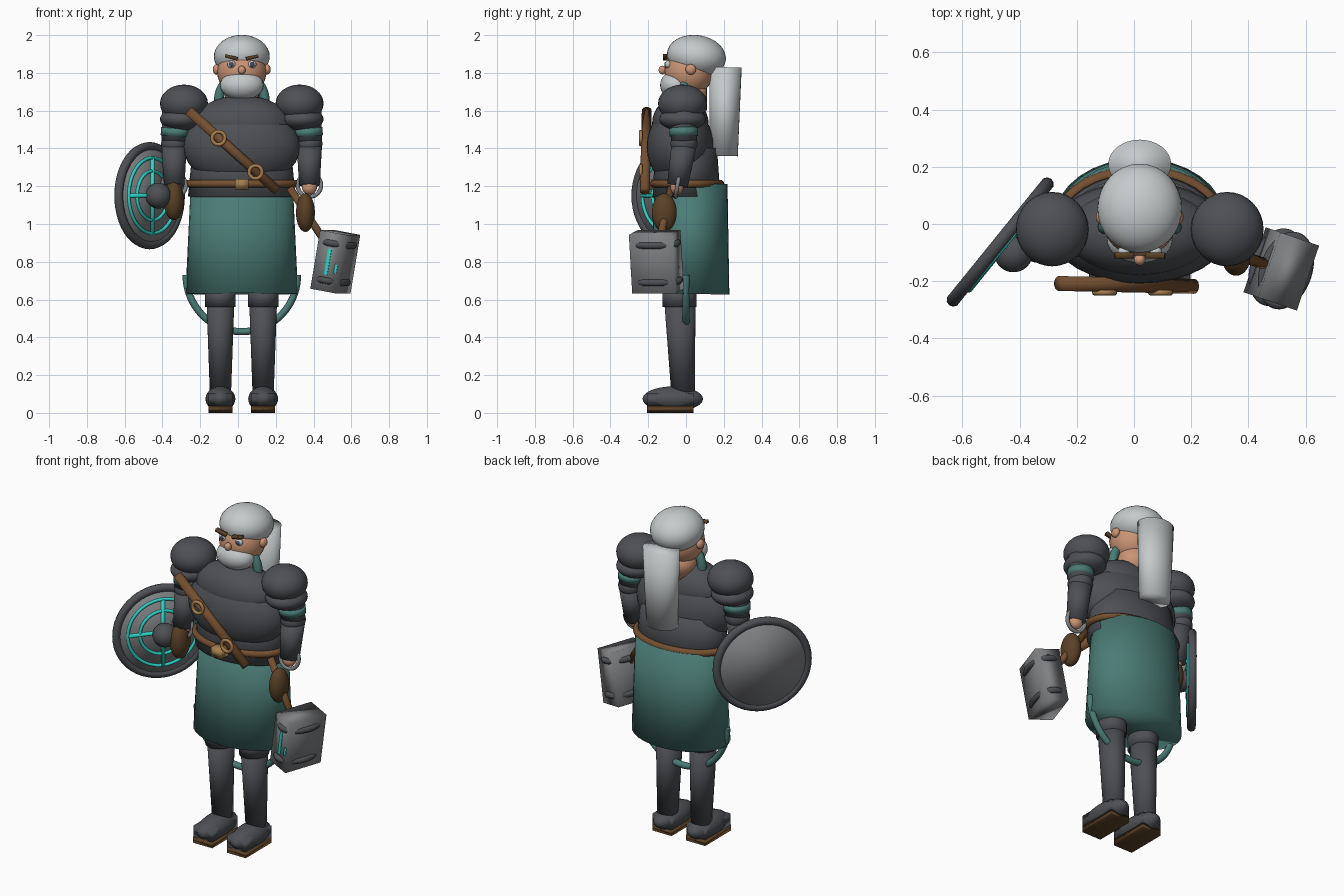
import bpy
from math import radians, sin, cos, pi
from mathutils import Vector

cube = bpy.data.objects.get("Cube")
if cube:
    bpy.data.objects.remove(cube, do_unlink=True)


def material(name, r, g, b):
    m = bpy.data.materials.new(name)
    m.use_nodes = True
    m.diffuse_color = (r, g, b, 1)
    m.node_tree.nodes["Principled BSDF"].inputs["Base Color"].default_value = (r, g, b, 1)
    return m


ARMOUR = material("dark armour", .075, .08, .09)
CLOTH = material("teal cloth", .07, .2, .18)
HAIR = material("grey hair", .56, .59, .6)
SKIN = material("skin", .6, .3, .18)
LEATHER = material("brown leather", .175, .078, .03)
GLOVE = material("dark leather", .1, .052, .02)
BRASS = material("brass", .37, .21, .075)
STEEL = material("steel", .215, .22, .23)
GLOW = material("bright turquoise", .025, .68, .58)
PUPIL = material("slate eye", .06, .08, .12)

CX = .02  # body centre line


def finish(name, mat):
    """Soft shading over every edge, including the rims of caps and boxes."""
    ob = bpy.context.object
    ob.name = name
    ob.data.materials.append(mat)
    bpy.ops.object.shade_smooth()
    return ob


def ball(name, mat, loc, size, rot=(0, 0, 0)):
    bpy.ops.mesh.primitive_uv_sphere_add(segments=32, ring_count=16, location=loc, rotation=rot)
    bpy.context.object.scale = size
    return finish(name, mat)


def box(name, mat, loc, size, rot=(0, 0, 0)):
    bpy.ops.mesh.primitive_cube_add(size=1, location=loc, rotation=rot)
    bpy.context.object.scale = size
    return finish(name, mat)


def rod(name, mat, a, b, ra, rb=None, squash=1):
    """Tapered cylinder from a to b; squash flattens it along its local y."""
    a, b = Vector(a), Vector(b)
    bpy.ops.mesh.primitive_cone_add(vertices=32, radius1=ra, radius2=ra if rb is None else rb,
                                    depth=(b - a).length, location=(a + b) / 2)
    ob = bpy.context.object
    ob.rotation_euler = (b - a).to_track_quat('Z', 'Y').to_euler()
    ob.scale.y = squash
    return finish(name, mat)


def ring(name, mat, loc, rx, ry, tube, rot=(0, 0, 0), start=0, end=2 * pi):
    """Round tube bent along an ellipse or part of one."""
    closed = end - start > 6.28
    n = 48
    cu = bpy.data.curves.new(name, 'CURVE')
    cu.dimensions = '3D'
    cu.bevel_depth = tube
    cu.bevel_resolution = 3
    cu.use_fill_caps = not closed
    sp = cu.splines.new('POLY')
    sp.points.add(n - 1)
    sp.use_cyclic_u = closed
    for i, p in enumerate(sp.points):
        t = start + (end - start) * i / (n if closed else n - 1)
        p.co = (rx * cos(t), ry * sin(t), 0, 1)
    ob = bpy.data.objects.new(name, cu)
    bpy.context.collection.objects.link(ob)
    ob.location, ob.rotation_euler = loc, rot
    bpy.ops.object.select_all(action='DESELECT')
    ob.select_set(True)
    bpy.context.view_layer.objects.active = ob
    bpy.ops.object.convert(target='MESH')
    return finish(name, mat)


UPRIGHT = (pi / 2, 0, 0)

# Head, hair and beard
ball("head", SKIN, (CX, .015, 1.805), (.13, .128, .13))
rod("neck", SKIN, (CX, .02, 1.6), (CX, .02, 1.75), .09)
ball("hair_cap", HAIR, (CX, .055, 1.887), (.148, .157, .113), (radians(-8), 0, 0))
ball("beard", HAIR, (CX, -.054, 1.735), (.115, .083, .078))
ball("nose", SKIN, (CX, -.125, 1.815), (.02, .02, .023))
rod("ponytail", HAIR, (CX, .2, 1.36), (CX, .209, 1.83), .095, .11, .78)
for s, side in ((-1, "right"), (1, "left")):
    ball(side + "_ear", SKIN, (CX + s * .133, .025, 1.818), (.02, .028, .028))
    ball(side + "_eye", HAIR, (CX + s * .055, -.095, 1.845), (.022, .016, .02))
    ball(side + "_pupil", PUPIL, (CX + s * .055, -.108, 1.845), (.012, .007, .013))
    box(side + "_brow", GLOVE, (CX + s * .055, -.11, 1.882), (.068, .022, .018),
        (0, radians(-14 * s), 0))

# Scarf around the neck
ring("scarf", CLOTH, (CX, -.01, 1.655), .121, .13, .026, UPRIGHT, -.2, pi + .2)

# Torso, waist and kilt
ball("chest", ARMOUR, (CX, -.03, 1.53), (.26, .15, .15))
ball("belly", ARMOUR, (CX, -.03, 1.41), (.31, .178, .215))
rod("waist", ARMOUR, (CX, .003, 1.145), (CX, 0, 1.4), .285, .26, .63)
rod("kilt", CLOTH, (CX, .018, .63), (CX, .028, 1.215), .298, .27, .71)
ring("belt", LEATHER, (CX, .005, 1.213), .283, .178, .02)
box("belt_buckle", BRASS, (CX, -.205, 1.21), (.07, .07, .055))
ring("hanging_sash", CLOTH, (CX, 0, .73), .295, .3, .019, UPRIGHT, pi, 2 * pi)

# Chest strap with two rings
rod("chest_strap", LEATHER, (-.262, -.208, 1.6), (.21, -.218, 1.175), .026)
for n, (x, z) in enumerate(((-.103, 1.455), (.093, 1.275))):
    ring("strap_ring_%d" % (n + 1), BRASS, (x, -.24, z), .034, .034, .01, UPRIGHT)

# Arms, legs and boots
for s, side in ((-1, "right"), (1, "left")):
    ax = CX + s * .358
    ball(side + "_shoulder_plate", ARMOUR, (CX + s * .306, -.018, 1.638), (.127, .13, .1))
    ball(side + "_lower_shoulder_plate", ARMOUR, (CX + s * .318, -.018, 1.555), (.115, .124, .062))
    rod(side + "_upper_arm", ARMOUR, (CX + s * .345, -.015, 1.62), (ax, -.01, 1.42), .076, .067)
    rod(side + "_arm_band", CLOTH, (CX + s * .352, -.013, 1.508), (CX + s * .355, -.012, 1.465), .075)
    ball(side + "_elbow", ARMOUR, (ax, -.01, 1.425), (.069, .072, .06))
    rod(side + "_forearm", ARMOUR, (ax, -.01, 1.42), (ax, -.045, 1.205), .067, .055)
    ball(side + "_wrist", SKIN, (ax, -.048, 1.195), (.04, .035, .04))
    ring(side + "_bracelet", STEEL, (ax, -.045, 1.205), .062, .062, .011, (radians(80), 0, 0))
    lx = CX + s * .113
    rod(side + "_leg", ARMOUR, (lx, -.015, .1), (lx, -.035, .66), .056, .076, 1.12)
    rod(side + "_leg_cuff", ARMOUR, (lx, -.035, .56), (lx, -.035, .66), .081, None, 1.12)
    ball(side + "_boot", ARMOUR, (lx, -.07, .074), (.079, .16, .066))
    box(side + "_boot_upper", ARMOUR, (lx, -.083, .069), (.126, .245, .07))
    box(side + "_boot_sole", GLOVE, (lx, -.083, .018), (.128, .247, .036))

# Gloves
ball("left_glove", GLOVE, (.357, -.115, 1.06), (.05, .066, .102))
ball("right_glove", GLOVE, (-.34, -.07, 1.125), (.053, .065, .105))

# Hammer held in the left hand
hammer_rot = (0, radians(10), radians(-19))
rod("hammer_handle", LEATHER, (.275, -.08, 1.19), (.49, -.15, .86), .02)
head = box("hammer_head", STEEL, (.515, -.157, .8), (.145, .24, .315), hammer_rot)
frame = head.rotation_euler.to_matrix()


def on_hammer(x, y, z):
    return head.location + frame @ Vector((x, y, z))


for z, word in ((-.1, "lower"), (.1, "upper")):
    ring(word + "_hammer_band", ARMOUR, on_hammer(0, 0, z), .075, .122, .018, hammer_rot)
box("hammer_long_inlay", GLOW, on_hammer(0, -.122, 0), (.018, .008, .14), hammer_rot)
box("hammer_short_inlay", GLOW, on_hammer(.05, -.122, -.03), (.013, .008, .05), hammer_rot)

# Round shield on the right arm
turn = radians(51)
shield_rot = (pi / 2, 0, turn)
normal = Vector((sin(turn), -cos(turn), 0))
across = Vector((cos(turn), sin(turn), 0))
up = Vector((0, 0, 1))
hub = Vector((-.468, -.063, 1.15))
rod("shield_disc", STEEL, hub - normal * .016, hub + normal * .016, .27)
ring("shield_rim", ARMOUR, hub, .26, .26, .024, shield_rot)
face = hub + normal * .02
for r, word in ((.2, "outer"), (.13, "inner")):
    ring(word + "_shield_inlay", GLOW, face, r, r, .009, shield_rot)
for d, word in ((up, "upright"), (across, "level")):
    rod(word + "_shield_bar", GLOW, face - d * .2, face + d * .2, .011)
ball("shield_boss", ARMOUR, hub + normal * .06, (.068, .068, .068))
